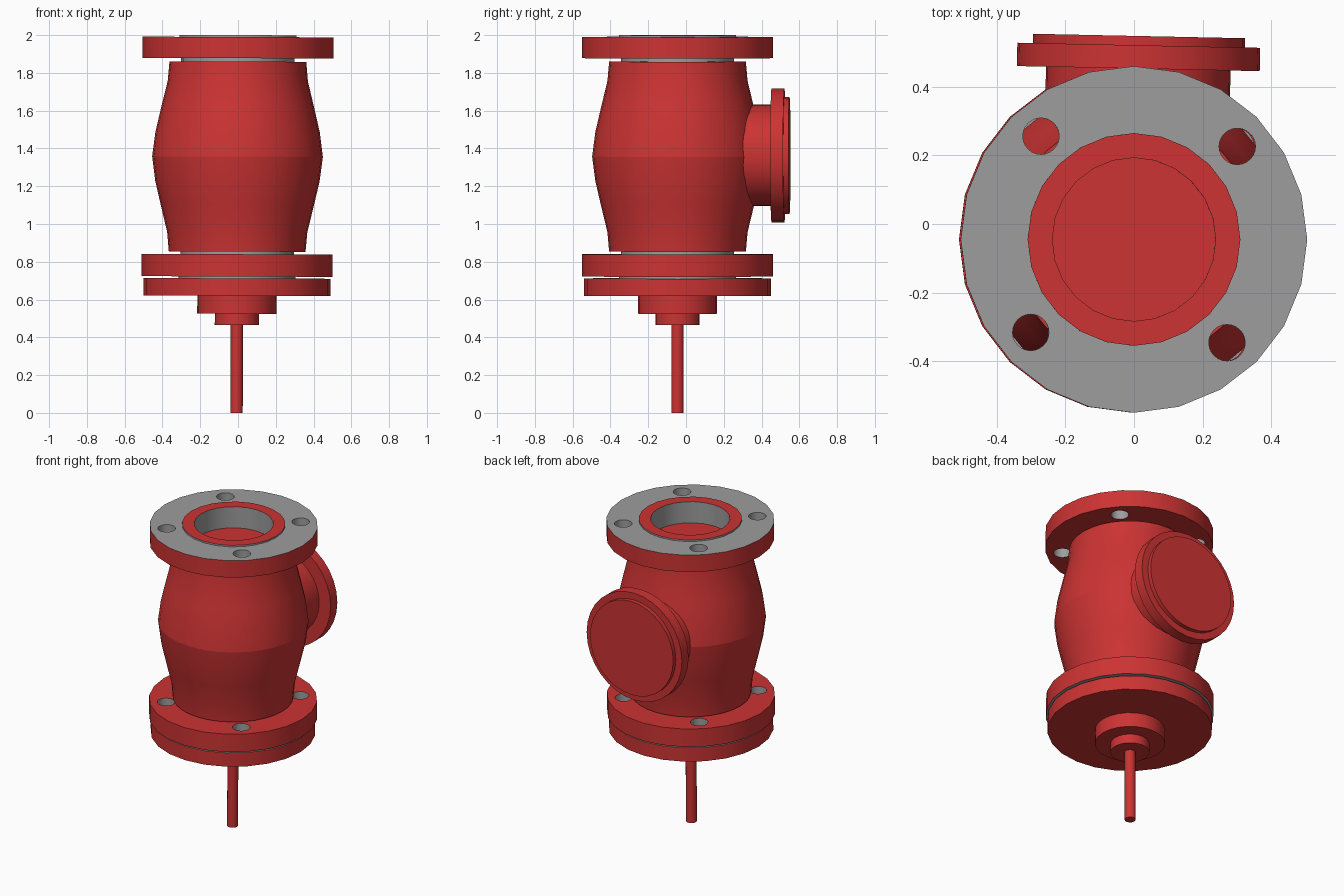
import bpy, bmesh, math
from mathutils import Matrix

if "Cube" in bpy.data.objects:
    bpy.data.objects.remove(bpy.data.objects["Cube"], do_unlink=True)


def make_material(name, color):
    m = bpy.data.materials.new(name)
    m.use_nodes = True
    m.diffuse_color = color
    m.node_tree.nodes["Principled BSDF"].inputs["Base Color"].default_value = color
    return m


RED = make_material("painted red", (0.604, 0.033, 0.033, 1))
GRAY = make_material("machined gray", (0.34, 0.34, 0.34, 1))

# Shared valve axis, with a very slight lean
AXIS = Matrix.Translation((-0.008, -0.045, 0)) @ Matrix.Rotation(0.004, 4, "Y")


def lathe(name, profile, sides=24, gray=(), crease=None, loop=False, place=AXIS):
    """Revolve (radius, height) points; gray lists the profile segments left unpainted."""
    bm = bmesh.new()
    rings = []
    for r, z in profile:
        if r == 0:
            rings.append([bm.verts.new((0, 0, z))] * sides)
        else:
            rings.append([bm.verts.new((r * math.cos(2 * math.pi * i / sides),
                                        r * math.sin(2 * math.pi * i / sides), z))
                          for i in range(sides)])
    count = len(rings) if loop else len(rings) - 1
    for s in range(count):
        a, b = rings[s], rings[(s + 1) % len(rings)]
        for i in range(sides):
            j = (i + 1) % sides
            corners = list(dict.fromkeys((a[i], a[j], b[j], b[i])))
            face = bm.faces.new(corners)
            face.material_index = 1 if s in gray else 0
    if crease is not None:
        ring = set(rings[crease])
        for e in bm.edges:
            if e.verts[0] in ring and e.verts[1] in ring:
                e.smooth = False
    # Merge the flat end fans into single discs
    tips = [v for v in bm.verts if v.co.xy.length < 1e-6]
    bmesh.ops.dissolve_verts(bm, verts=tips)
    bmesh.ops.recalc_face_normals(bm, faces=bm.faces)
    bm.transform(place)
    mesh = bpy.data.meshes.new(name)
    bm.to_mesh(mesh)
    bm.free()
    mesh.materials.append(RED)
    mesh.materials.append(GRAY)
    obj = bpy.data.objects.new(name, mesh)
    bpy.context.collection.objects.link(obj)
    return obj


def drill(obj, low, high):
    """Cut the four bolt holes, leaving bare metal walls."""
    cutters = []
    for k in range(4):
        angle = math.radians(42 + 90 * k)
        spot = Matrix.Translation((0.405 * math.cos(angle), 0.405 * math.sin(angle), 0))
        cutter = lathe("hole_cutter", [(0, low), (0.053, low), (0.053, high), (0, high)],
                       gray=(0, 1, 2), place=AXIS @ spot)
        cutter.hide_render = True
        mod = obj.modifiers.new("bolt_hole", "BOOLEAN")
        mod.operation = "DIFFERENCE"
        mod.solver = "EXACT"
        mod.object = cutter
        cutters.append(cutter)
    bpy.context.view_layer.update()
    graph = bpy.context.evaluated_depsgraph_get()
    mesh = bpy.data.meshes.new_from_object(obj.evaluated_get(graph))
    obj.modifiers.clear()
    obj.data = mesh
    for cutter in cutters:
        bpy.data.objects.remove(cutter, do_unlink=True)


# Barrel-shaped housing, mirrored about its widest ring
MIDDLE = 1.357
half = [(0.362, 0.503), (0.371, 0.40), (0.406, 0.255), (0.435, 0.13)]
upper = [(r, MIDDLE + h) for r, h in half]
lower = [(r, MIDDLE - h) for r, h in reversed(half)]
housing = lathe("housing", [(0, 1.86)] + upper + [(0.452, MIDDLE)] + lower + [(0, 0.854)],
                sides=32, crease=len(half) + 1)

# Open upper flange with raised sealing ring and a collar below
top_flange = lathe("top_flange", [(0.238, 1.855), (0.30, 1.855), (0.30, 1.878), (0.505, 1.878),
                                  (0.505, 1.99), (0.31, 1.99), (0.31, 2.0), (0.238, 2.0)],
                   gray=(1, 4, 5, 7), loop=True)
drill(top_flange, 1.8, 2.05)

# Lower flange
bottom_flange = lathe("bottom_flange", [(0, 0.713), (0.31, 0.713), (0.31, 0.722), (0.505, 0.722),
                                        (0.505, 0.84), (0.30, 0.84), (0.30, 0.86), (0, 0.86)],
                      gray=(1, 2, 5))
drill(bottom_flange, 0.7, 0.9)

# Cover plate and stepped stem below it
cover_plate = lathe("cover_plate", [(0, 0.62), (0.495, 0.62), (0.495, 0.712), (0.31, 0.712),
                                    (0.31, 0.718), (0, 0.718)], gray=(2, 3))
for name, radius, low, high in [("stem_boss", 0.21, 0.525, 0.63),
                                ("stem_gland", 0.117, 0.465, 0.535),
                                ("stem", 0.033, 0.0, 0.475)]:
    lathe(name, [(0, low), (radius, low), (radius, high), (0, high)])

# Side port at the back: neck, flange and closing cap
PORT = (Matrix.Translation((0.003, 0, 1.363)) @ Matrix.Rotation(math.radians(-1.2), 4, "Z")
        @ Matrix.Rotation(-math.pi / 2, 4, "X"))
for name, radius, low, high in [("port_neck", 0.269, 0.1, 0.46),
                                ("port_flange", 0.354, 0.453, 0.521),
                                ("port_cap", 0.309, 0.51, 0.548)]:
    lathe(name, [(0, low), (radius, low), (radius, high), (0, high)], sides=32, place=PORT)

# Smooth the curved walls, keep the rims sharp
bpy.ops.object.select_all(action="DESELECT")
for obj in bpy.context.collection.objects:
    if obj.type == "MESH":
        obj.select_set(True)
        bpy.context.view_layer.objects.active = obj
bpy.ops.object.shade_smooth_by_angle(angle=math.radians(30))
